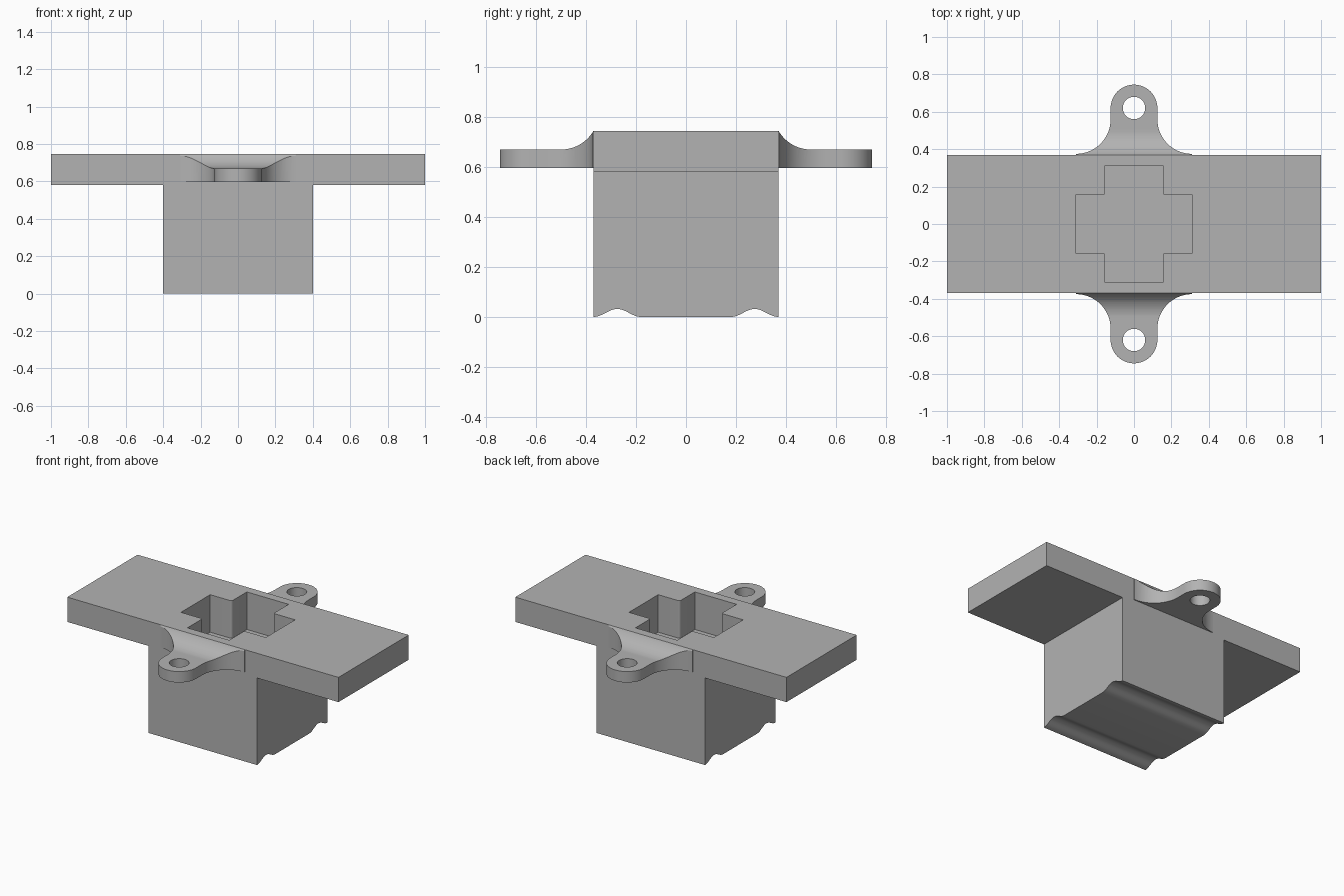
import bpy, bmesh
from math import sin, cos, pi, radians
from mathutils import Vector

cube = bpy.data.objects.get("Cube")
if cube:
    bpy.data.objects.remove(cube, do_unlink=True)

grey = bpy.data.materials.new("plain grey")
grey.use_nodes = True
grey.diffuse_color = (0.45, 0.45, 0.45, 1)
grey.node_tree.nodes["Principled BSDF"].inputs["Base Color"].default_value = grey.diffuse_color


def prism(name, points, axis, low, high):
    """Extrude a closed outline along x (outline is y, z) or z (outline is x, y)."""
    def place(p, t):
        return Vector((t, *p)) if axis == "x" else Vector((*p, t))
    bm = bmesh.new()
    face = bm.faces.new([bm.verts.new(place(p, low)) for p in points])
    new = bmesh.ops.extrude_face_region(bm, geom=[face])["geom"]
    shift = place((0, 0), high - low)
    bmesh.ops.translate(bm, vec=shift, verts=[v for v in new if isinstance(v, bmesh.types.BMVert)])
    bmesh.ops.recalc_face_normals(bm, faces=bm.faces)
    mesh = bpy.data.meshes.new(name)
    bm.to_mesh(mesh)
    bm.free()
    mesh.materials.append(grey)
    obj = bpy.data.objects.new(name, mesh)
    bpy.context.collection.objects.link(obj)
    return obj


def arc(cx, cy, r, start, end, steps):
    angles = [radians(start + (end - start) * i / steps) for i in range(steps + 1)]
    return [(cx + r * cos(a), cy + r * sin(a)) for a in angles]


def combine(target, other, operation):
    """Apply a boolean and discard the second body."""
    mod = target.modifiers.new(operation.lower(), "BOOLEAN")
    mod.operation, mod.solver, mod.object = operation, "EXACT", other
    bpy.context.view_layer.objects.active = target
    bpy.ops.object.modifier_apply(modifier=mod.name)
    bpy.data.objects.remove(other, do_unlink=True)


half_depth, top, flange_z = 0.37, 0.745, 0.58

# Long top flange
housing = prism("flanged_housing", [(-1, -half_depth), (1, -half_depth), (1, half_depth), (-1, half_depth)],
                "z", flange_z, top)

# Central block with two wavy grooves along its underside
groove = [(0.18 + 0.19 * i / 16, 0.032 * sin(pi * i / 16) ** 2) for i in range(17)]
section = [(-y, z) for y, z in reversed(groove)] + groove
section += [(half_depth, 0.65), (-half_depth, 0.65)]
combine(housing, prism("block", section, "x", -0.4, 0.4), "UNION")

# Mounting ears: plan outline limited by a side profile, then drilled
plan = [(0.31, 0.34)] + arc(0.31, 0.56, 0.185, 270, 180, 16)
plan += arc(0, 0.62, 0.125, 0, 180, 32)
plan += arc(-0.31, 0.56, 0.185, 0, -90, 16) + [(-0.31, 0.34)]
side = [(0.3, 0.597), (0.8, 0.597), (0.8, 0.67)]
side += arc(0.5, 0.82, 0.15, 270, 210, 14) + [(0.3, top)]
for sign in (1, -1):
    ear = prism("ear", [(x * sign, y * sign) for x, y in plan], "z", 0.5, 0.9)
    limit = prism("ear_limit", [(y * sign, z) for y, z in side], "x", -0.5, 0.5)
    combine(ear, limit, "INTERSECT")
    hole = prism("ear_hole", arc(0, 0.62 * sign, 0.06, 0, 348.75, 31), "z", 0.4, 1)
    combine(ear, hole, "DIFFERENCE")
    combine(housing, ear, "UNION")

# Cross-shaped pocket with slightly rounded inner corners
arm, reach, fillet = 0.154, 0.313, 0.015
quarter = [(reach, arm)] + arc(arm + fillet, arm + fillet, fillet, 270, 180, 5) + [(arm, reach)]
cross = []
for turn in range(4):
    cross += quarter
    quarter = [(-y, x) for x, y in quarter]
combine(housing, prism("pocket", cross, "z", 0.495, 0.9), "DIFFERENCE")

bpy.ops.object.select_all(action="DESELECT")
housing.select_set(True)
bpy.context.view_layer.objects.active = housing
bpy.ops.object.shade_smooth_by_angle(angle=radians(30))
